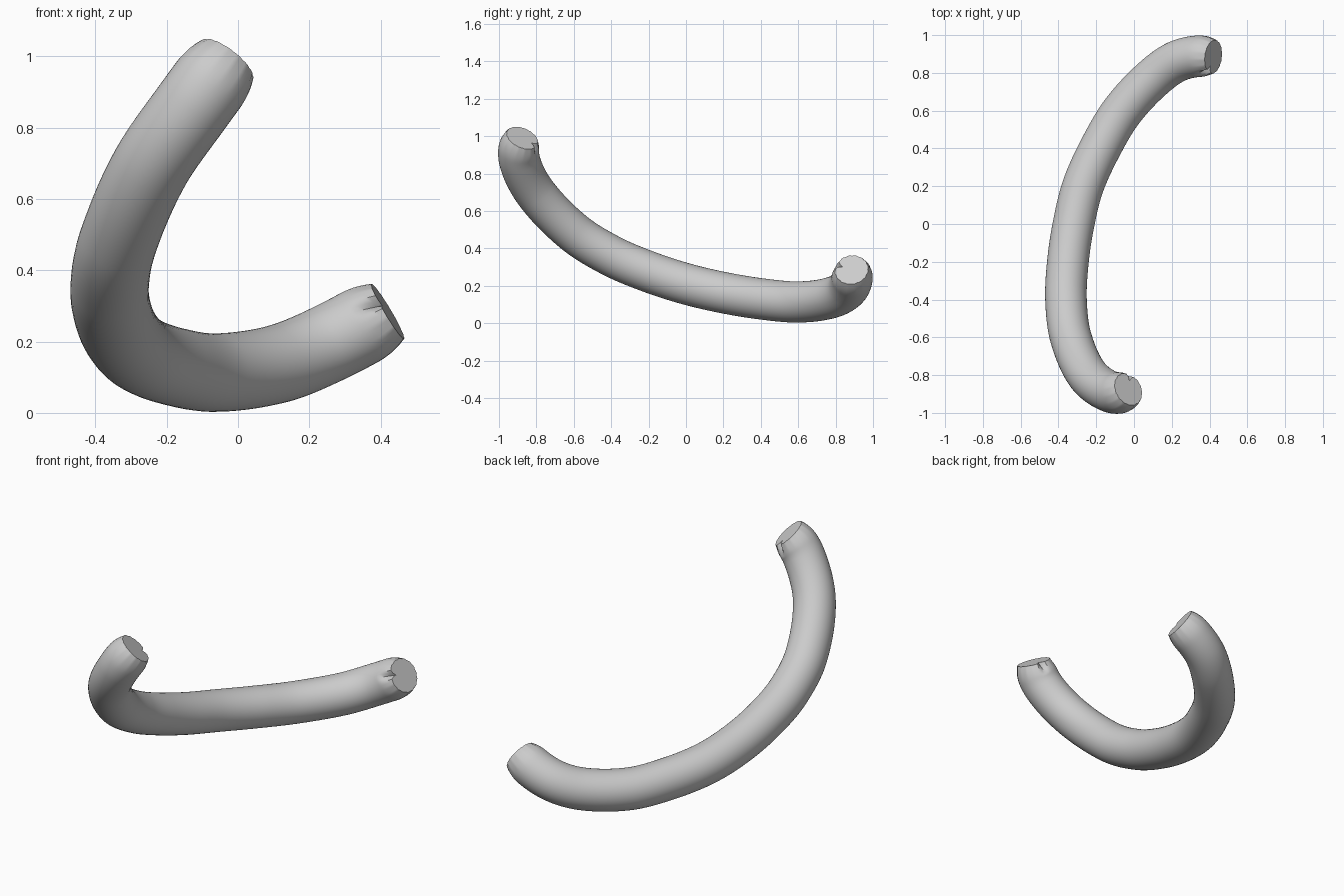
import bpy, bmesh, math
from mathutils import Vector
from mathutils.geometry import interpolate_bezier

cube = bpy.data.objects.get("Cube")
if cube:
    bpy.data.objects.remove(cube, do_unlink=True)

RADIUS = 0.11
SIDES = 48
ARC_CENTRE = Vector((0.13, 0, 0.58))

# Centreline of the bent tube, from the raised front end to the low back end
path = [Vector(p) for p in (
    (-0.03, -0.875, 0.99), (-0.12, -0.89, 0.87), (-0.245, -0.80, 0.69),
    (-0.335, -0.60, 0.485), (-0.36, -0.40, 0.36), (-0.35, -0.20, 0.275),
    (-0.32, 0, 0.21), (-0.27, 0.20, 0.163), (-0.18, 0.40, 0.13),
    (-0.06, 0.60, 0.113), (0.11, 0.78, 0.137), (0.25, 0.87, 0.193),
    (0.42, 0.885, 0.285))]


def smooth_path(pts, steps):
    """Smooth curve through the points, with tangents scaled to spacing."""
    gaps = [(b - a).length for a, b in zip(pts, pts[1:])]
    slopes = [(pts[i + 1] - pts[i - 1]) / (gaps[i - 1] + gaps[i])
              for i in range(1, len(pts) - 1)]
    first = 2 * (pts[1] - pts[0]) / gaps[0] - slopes[0]
    last = 2 * (pts[-1] - pts[-2]) / gaps[-1] - slopes[-1]
    slopes = [first] + slopes + [last]
    out = [pts[0]]
    for i, gap in enumerate(gaps):
        h = gap / 3
        out += interpolate_bezier(pts[i], pts[i] + slopes[i] * h,
                                  pts[i + 1] - slopes[i + 1] * h,
                                  pts[i + 1], steps + 1)[1:]
    return out


def ring_radius(dist, angle):
    """Full tube, drawn in to a crimped rim with one pinch on the inner side."""
    t = max(0, 1 - dist / 0.09)
    pinch = 0.035 * math.exp(-(angle / 0.16) ** 2) * t
    crimp = 0.002 * math.cos(16 * angle) * t
    return RADIUS - 0.021 * t ** 2 - pinch - crimp


centres = smooth_path(path, 12)
travel = [0]
for a, b in zip(centres, centres[1:]):
    travel.append(travel[-1] + (b - a).length)

# Sweep rings along the centreline
bm = bmesh.new()
rings = []
last = len(centres) - 1
for i, c in enumerate(centres):
    tangent = (centres[min(i + 1, last)] - centres[max(i - 1, 0)]).normalized()
    inward = ARC_CENTRE - c
    inward = (inward - tangent * inward.dot(tangent)).normalized()
    side = tangent.cross(inward)
    dist = min(travel[i], travel[-1] - travel[i])
    ring = []
    for k in range(SIDES):
        a = math.tau * k / SIDES
        a = a - math.tau if a > math.pi else a
        r = ring_radius(dist, a)
        ring.append(bm.verts.new(c + r * (inward * math.cos(a) + side * math.sin(a))))
    rings.append(ring)

for lower, upper in zip(rings, rings[1:]):
    for k in range(SIDES):
        n = (k + 1) % SIDES
        bm.faces.new((lower[k], lower[n], upper[n], upper[k]))

# Flat end caps, fanned from their centres
for ring, c in ((rings[0], centres[0]), (rings[-1], centres[-1])):
    hub = bm.verts.new(c)
    for k in range(SIDES):
        bm.faces.new((hub, ring[k], ring[(k + 1) % SIDES]))
bmesh.ops.recalc_face_normals(bm, faces=bm.faces)

mesh = bpy.data.meshes.new("curved_tube")
bm.to_mesh(mesh)
bm.free()
tube = bpy.data.objects.new("curved_tube", mesh)
bpy.context.collection.objects.link(tube)

bpy.ops.object.select_all(action="DESELECT")
tube.select_set(True)
bpy.context.view_layer.objects.active = tube
bpy.ops.object.shade_smooth_by_angle(angle=math.radians(40))
